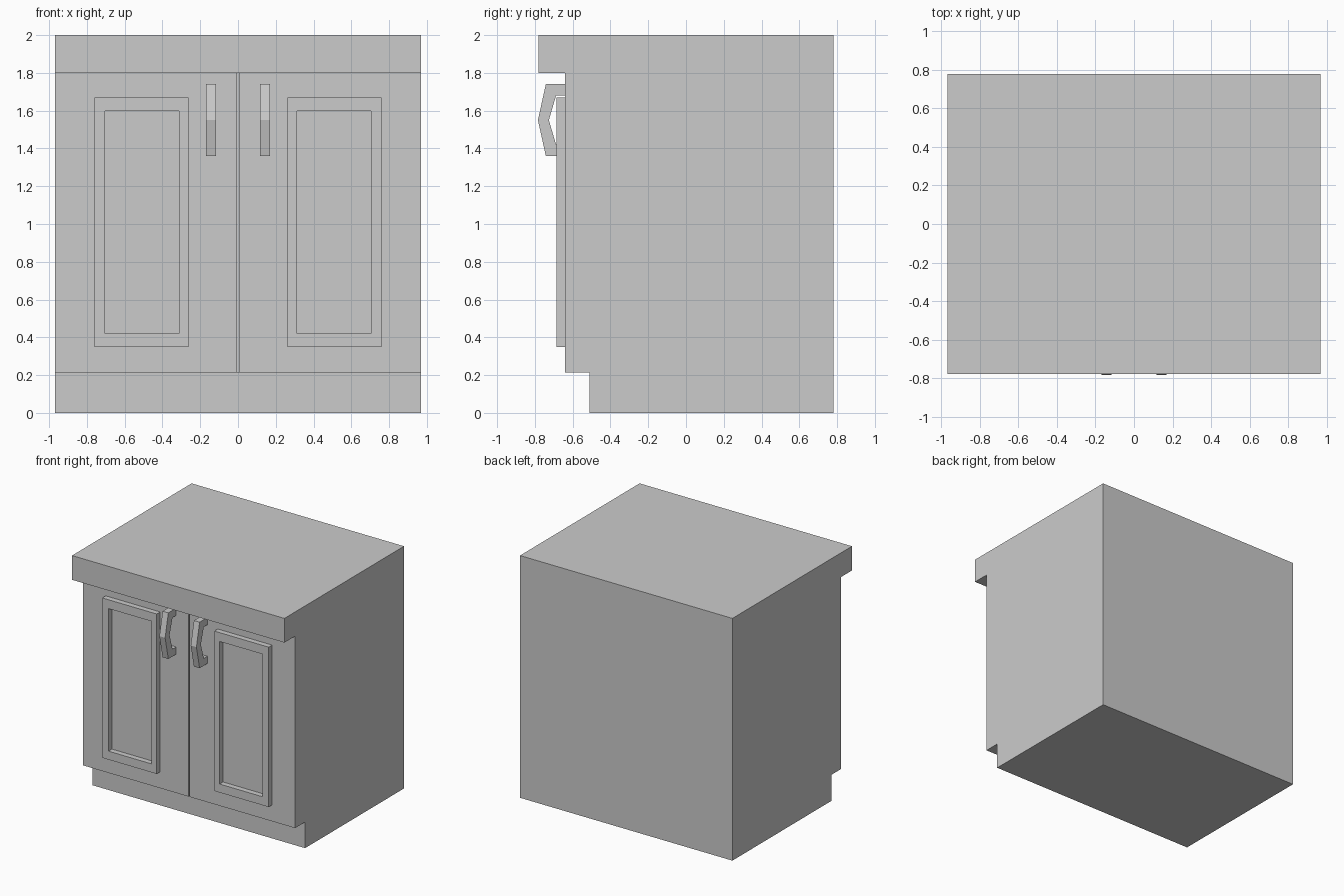
import bpy, bmesh

if "Cube" in bpy.data.objects:
    bpy.data.objects.remove(bpy.data.objects["Cube"])


def finish(name, bm, mirror=False):
    bmesh.ops.recalc_face_normals(bm, faces=bm.faces)
    mesh = bpy.data.meshes.new(name)
    bm.to_mesh(mesh)
    bm.free()
    obj = bpy.data.objects.new(name, mesh)
    bpy.context.collection.objects.link(obj)
    if mirror:
        obj.modifiers.new("Mirror", 'MIRROR').use_axis[0] = True
    return obj


def box(name, x, y, z, mirror=False):
    bm = bmesh.new()
    bmesh.ops.create_cube(bm, size=1)
    for v in bm.verts:
        v.co = [lo + (c + 0.5) * (hi - lo) for c, (lo, hi) in zip(v.co, (x, y, z))]
    return finish(name, bm, mirror)


def ring(name, outer, inner, y0, y1):
    """Rectangular frame in the xz plane; rectangles are (x0, x1, z0, z1)."""
    bm = bmesh.new()
    loops = []
    for (x0, x1, z0, z1), y in ((outer, y0), (outer, y1), (inner, y1), (inner, y0)):
        loops.append([bm.verts.new((x, y, z))
                      for x, z in ((x0, z0), (x1, z0), (x1, z1), (x0, z1))])
    for a, b in zip(loops, loops[1:] + loops[:1]):
        for i in range(4):
            j = (i + 1) % 4
            bm.faces.new((a[i], a[j], b[j], b[i]))
    return finish(name, bm, True)


def extrude_x(name, profile, x0, x1):
    """Extrude a closed yz profile along x."""
    bm = bmesh.new()
    face = bm.faces.new([bm.verts.new((x0, y, z)) for y, z in profile])
    ext = bmesh.ops.extrude_face_region(bm, geom=[face])
    verts = [g for g in ext["geom"] if isinstance(g, bmesh.types.BMVert)]
    bmesh.ops.translate(bm, verts=verts, vec=(x1 - x0, 0, 0))
    return finish(name, bm, True)


W, BACK = 0.97, 0.78

# Cabinet carcass: recessed base, body and overhanging worktop
box("toe_kick", (-W, W), (-0.51, BACK), (0, 0.215))
box("cabinet_body", (-W, W), (-0.62, BACK), (0.215, 1.8))
box("countertop", (-W, W), (-0.78, BACK), (1.8, 2.0))

# Pair of doors with a narrow central gap
box("doors", (0.004, W), (-0.64, -0.62), (0.215, 1.8), mirror=True)

# Raised moulding framing each door panel
ring("door_mouldings", (0.263, 0.76, 0.35, 1.67), (0.312, 0.703, 0.42, 1.597),
     -0.64, -0.685)

# Bent pull handles
extrude_x("door_handles",
          [(-0.64, 1.74), (-0.742, 1.74), (-0.784, 1.55), (-0.742, 1.36),
           (-0.64, 1.36), (-0.64, 1.42), (-0.688, 1.42), (-0.726, 1.55),
           (-0.688, 1.68), (-0.64, 1.68)], 0.117, 0.169)
